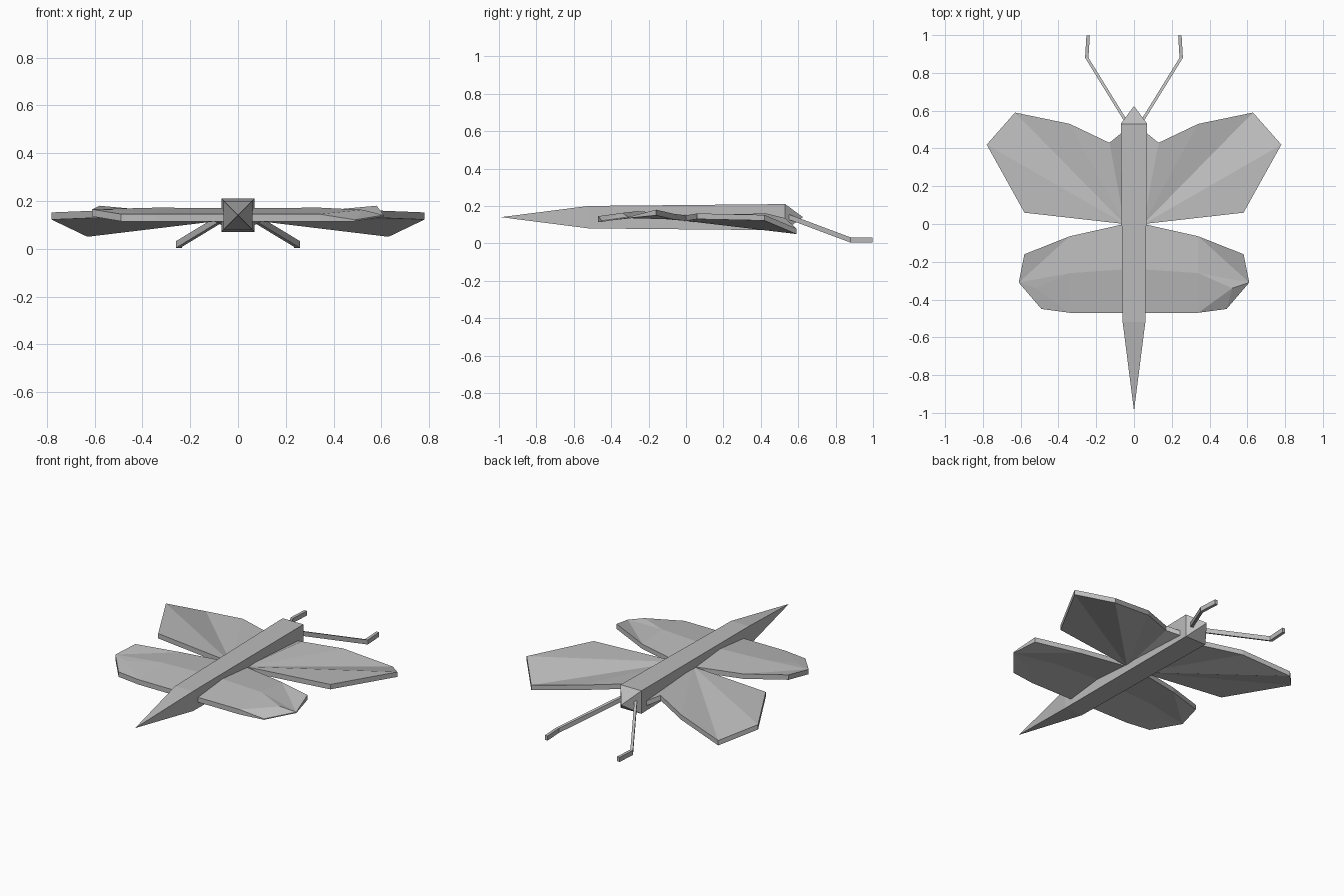
import bpy, bmesh
from mathutils import Vector

cube = bpy.data.objects.get("Cube")
if cube:
    bpy.data.objects.remove(cube, do_unlink=True)

grey = bpy.data.materials.new("plain_grey")
grey.use_nodes = True
grey.diffuse_color = (0.5, 0.5, 0.5, 1)
grey.node_tree.nodes["Principled BSDF"].inputs["Base Color"].default_value = (0.5, 0.5, 0.5, 1)


def make_object(name, verts, faces):
    """Flat-shaded mesh with outward normals."""
    bm = bmesh.new()
    vs = [bm.verts.new(v) for v in verts]
    for f in faces:
        bm.faces.new([vs[i] for i in f])
    bmesh.ops.recalc_face_normals(bm, faces=bm.faces)
    mesh = bpy.data.meshes.new(name)
    bm.to_mesh(mesh)
    bm.free()
    mesh.materials.append(grey)
    obj = bpy.data.objects.new(name, mesh)
    bpy.context.scene.collection.objects.link(obj)
    return obj


def slab(name, top, faces, rim, side, thick=0.03, thin=()):
    """Thin plate: top sheet, offset bottom sheet and a rim joining them."""
    n = len(top)
    upper = [Vector((x * side, y, z)) for x, y, z in top]
    lower = [v - Vector((0, 0, thick)) for v in upper]
    for i in thin:                       # thinned corners of the rim
        upper[i].z -= thick * 0.8
    allf = [list(f) for f in faces] + [[i + n for i in f] for f in faces]
    for a, b in zip(rim, rim[1:] + rim[:1]):
        allf.append([a, b, b + n, a + n])
    return make_object(name, upper + lower, allf)


def square_loft(name, rings, tip_a, tip_b):
    """Square sections (y, half width, z low, z high) closed by two points."""
    verts, faces = [tip_a], []
    for y, w, lo, hi in rings:
        verts += [(-w, y, lo), (w, y, lo), (w, y, hi), (-w, y, hi)]
    verts.append(tip_b)
    last = len(verts) - 1
    for k in range(4):
        j = (k + 1) % 4
        faces.append((0, 1 + k, 1 + j))
        faces.append((last, last - 4 + k, last - 4 + j))
        for r in range(len(rings) - 1):
            b = 1 + 4 * r
            faces.append((b + k, b + j, b + 4 + j, b + 4 + k))
    return make_object(name, verts, faces)


# Body with tapered tail and pyramid head
square_loft("body", [(-0.52, 0.06, 0.08, 0.20), (0.53, 0.07, 0.07, 0.21)],
            (0, -0.99, 0.14), (0, 0.625, 0.14))

# Front wing: drooping outer front corner, small dip at the root
fore_top = [(0.05, 0.0, 0.15), (0.58, 0.06, 0.16), (0.78, 0.42, 0.152),
            (0.63, 0.59, 0.08), (0.34, 0.53, 0.135), (0.13, 0.43, 0.16),
            (0.05, 0.495, 0.12)]
fore_faces = [(0, 1, 2), (0, 2, 3), (0, 3, 4), (0, 4, 5), (0, 5, 6)]

# Rear wing: raised along a ridge, sloping down to the trailing edge
hind_top = [(0.05, 0.0, 0.15), (0.34, -0.065, 0.158), (0.58, -0.16, 0.18),
            (0.61, -0.31, 0.165), (0.49, -0.45, 0.145), (0.34, -0.47, 0.145),
            (0.05, -0.47, 0.145), (0.05, -0.24, 0.17), (0.34, -0.26, 0.172),
            (0.52, -0.34, 0.163)]
hind_faces = [(0, 1, 8, 7), (1, 2, 3), (1, 3, 8), (8, 3, 9), (8, 9, 5),
              (9, 4, 5), (9, 3, 4), (7, 8, 5, 6)]

# Antenna: square rod, splayed and drooping, then bent straight ahead
antenna_path = [(0.04, 0.54, 0.145), (0.25, 0.88, 0.018), (0.243, 0.998, 0.018)]

for side, word in ((1, "left"), (-1, "right")):
    slab(word + "_front_wing", fore_top, fore_faces, list(range(7)), side)
    slab(word + "_rear_wing", hind_top, hind_faces, list(range(8)), side,
         thin=(3, 4) if side == 1 else ())
    verts, faces = [], []
    for x, y, z in antenna_path:
        for dx, dz in ((-1, -1), (1, -1), (1, 1), (-1, 1)):
            verts.append(((x + dx * 0.009) * side, y, z + dz * 0.014))
    for r in (0, 4):
        for k in range(4):
            j = (k + 1) % 4
            faces.append((r + k, r + j, r + 4 + j, r + 4 + k))
    faces += [(0, 1, 2, 3), (8, 9, 10, 11)]
    make_object(word + "_antenna", verts, faces)
